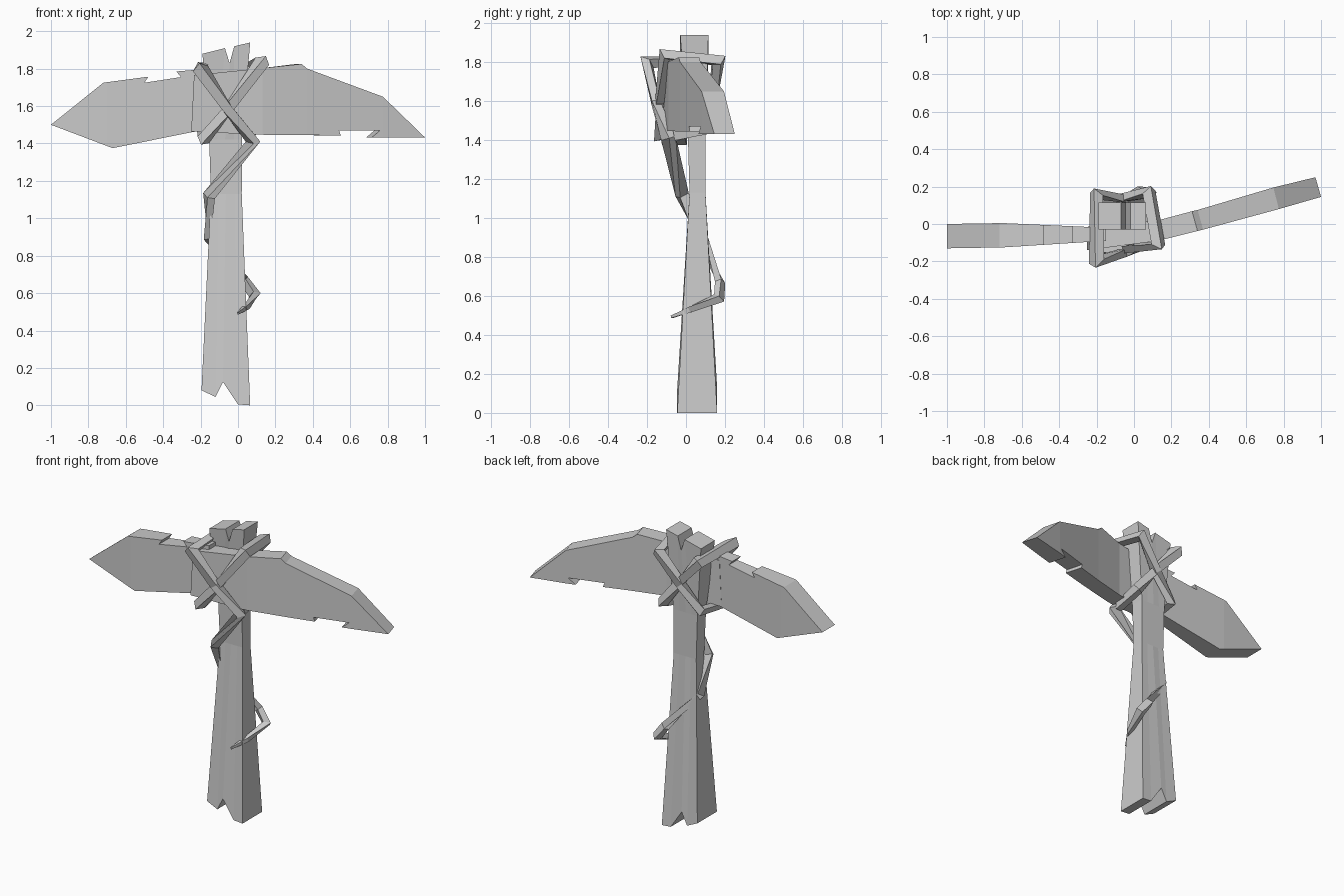
import bpy, bmesh
from mathutils import Vector

if "Cube" in bpy.data.objects:
    bpy.data.objects.remove(bpy.data.objects["Cube"])


def finish(bm, name):
    bmesh.ops.recalc_face_normals(bm, faces=bm.faces)
    me = bpy.data.meshes.new(name)
    bm.to_mesh(me)
    bm.free()
    ob = bpy.data.objects.new(name, me)
    bpy.context.collection.objects.link(ob)
    return ob


def lerp_table(table, x):
    # piecewise linear lookup returning front and back depth
    for a, b in zip(table, table[1:]):
        if x <= b[0]:
            t = max(0, (x - a[0]) / (b[0] - a[0]))
            return [a[i] + (b[i] - a[i]) * t for i in (1, 2)]
    return table[-1][1:]


def plank(name, outline, bend, skew):
    # cut outline, sliced at the bends and thickened between two depth curves
    bm = bmesh.new()
    bm.faces.new([bm.verts.new((x, 0, z)) for x, z in outline])
    ext = bmesh.ops.extrude_face_region(bm, geom=bm.faces[:])
    for v in ext["geom"]:
        if isinstance(v, bmesh.types.BMVert):
            v.co.y = 1
    for x, _, _ in bend[1:-1]:
        bmesh.ops.bisect_plane(bm, geom=bm.verts[:] + bm.edges[:] + bm.faces[:],
                               plane_co=(x, 0, 0), plane_no=(1, 0, 0), dist=1e-5)
    for v in bm.verts:
        front, back = lerp_table(bend, v.co.x)
        if v.co.y > 0.5:
            v.co.y = back
            if v.co.x > 0.3:
                v.co.x -= skew
        else:
            v.co.y = front
    return finish(bm, name)


def rope(name, path, closed=False):
    # rectangular strap; each point is x, y, z, width
    bm = bmesh.new()
    pts = [Vector(p[:3]) for p in path]
    n = len(pts)
    rings = []
    for i, p in enumerate(pts):
        prev = pts[i - 1] if i or closed else p
        nxt = pts[(i + 1) % n] if i < n - 1 or closed else p
        d1, d2 = (p - prev).normalized(), (nxt - p).normalized()
        tan = (d1 + d2).normalized()
        out = Vector((p.x + 0.06, p.y - 0.03, 0))
        out = (out - tan * out.dot(tan)).normalized()
        side = tan.cross(out)
        w = path[i][3] / 2
        miter = 1.0
        if d1.length and d2.length:
            miter = min(1.4, 1 / max(0.3, d1.dot(tan)))
        rings.append([bm.verts.new(p + out * a * w * 0.8 * miter + side * b * w)
                      for a, b in ((-1, -1), (1, -1), (1, 1), (-1, 1))])
    pairs = list(zip(rings, rings[1:]))
    if closed:
        pairs.append((rings[-1], rings[0]))
    for r, s in pairs:
        for k in range(4):
            bm.faces.new((r[k], r[(k + 1) % 4], s[(k + 1) % 4], s[k]))
    if not closed:
        bm.faces.new(rings[0])
        bm.faces.new(rings[-1])
    return finish(bm, name)


# post: splintered at both ends, pinched in the middle
bottom = [(-0.195, 0.08), (-0.12, 0.045), (-0.08, 0.125), (0.0, 0.005), (0.065, 0.0)]
top = [(-0.19, 1.88), (-0.07, 1.91), (-0.045, 1.83), (-0.02, 1.92), (0.065, 1.94)]
mid = [-0.145, -0.105, -0.065, -0.02, 0.02]
rows = [(bottom, -0.045, 0.16),
        ([(x, 1.13) for x in mid], 0.018, 0.10),
        ([(x * 1.06, 1.42) for x in mid], 0.01, 0.10),
        (top, -0.03, 0.115)]
bm = bmesh.new()
grid = [[[bm.verts.new((x, y, z)) for x, z in row] for y in (f, b)] for row, f, b in rows]
for r, s in zip(grid, grid[1:]):
    for k in range(4):
        for side in (0, 1):
            bm.faces.new((r[side][k], r[side][k + 1], s[side][k + 1], s[side][k]))
    for k in (0, 4):
        bm.faces.new((r[0][k], r[1][k], s[1][k], s[0][k]))
for r in (grid[0], grid[-1]):
    for k in range(4):
        bm.faces.new((r[0][k], r[0][k + 1], r[1][k + 1], r[1][k]))
finish(bm, "post")

# two halves of the cross blade
plank("left_blade",
      [(-1, 1.5), (-0.72, 1.725), (-0.48, 1.757), (-0.5, 1.725), (-0.305, 1.755),
       (-0.33, 1.785), (-0.15, 1.8), (-0.15, 1.475), (-0.25, 1.46), (-0.67, 1.375)],
      [(-1, -0.13, 0.0), (-0.7, -0.125, 0.005), (-0.15, -0.09, -0.02)], 0)
plank("right_blade",
      [(-0.235, 1.765), (0.34, 1.825), (0.37, 1.80), (0.775, 1.65), (1.0, 1.432),
       (0.715, 1.432), (0.76, 1.47), (0.54, 1.47), (0.55, 1.443), (0.1, 1.447),
       (-0.25, 1.465)],
      [(-0.25, -0.14, -0.015), (0.13, -0.09, 0.02), (0.37, -0.03, 0.075),
       (0.775, 0.08, 0.195), (1.0, 0.145, 0.25)], 0.03)

# long binding: knots over the blade, then spirals down the post
rope("long_vine",
     [(0.07, -0.06, 1.42, 0.05), (0.08, 0.13, 1.46, 0.05), (-0.05, 0.135, 1.63, 0.05),
      (-0.2, 0.16, 1.81, 0.055), (-0.2, -0.2, 1.80, 0.06), (-0.06, -0.155, 1.59, 0.05),
      (0.08, -0.09, 1.41, 0.055), (-0.155, -0.02, 1.12, 0.055), (-0.155, 0.08, 0.9, 0.05),
      (0.03, 0.175, 0.67, 0.045), (0.09, 0.17, 0.59, 0.045), (0.05, 0.02, 0.53, 0.03),
      (0.0, -0.075, 0.492, 0.012)])

# second binding crossing the first, front and back
rope("cross_binding",
     [(-0.185, -0.14, 1.42, 0.05), (-0.04, -0.135, 1.6, 0.05), (0.13, -0.11, 1.84, 0.055),
      (0.08, 0.17, 1.81, 0.055), (-0.06, 0.14, 1.62, 0.05), (-0.19, 0.12, 1.47, 0.05)],
     closed=True)
